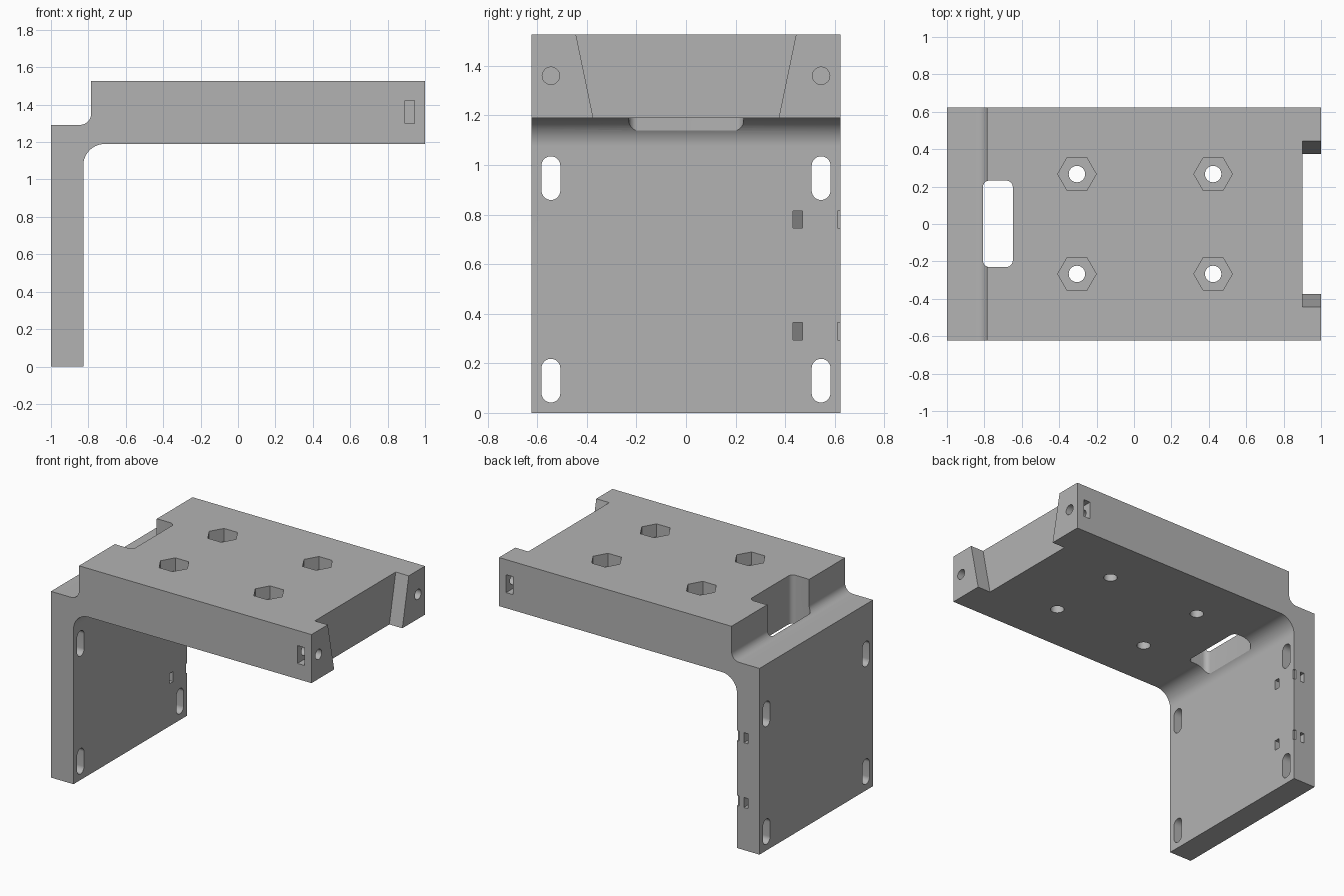
import bpy, bmesh, math
from mathutils import Vector

cube = bpy.data.objects.get("Cube")
if cube:
    bpy.data.objects.remove(cube, do_unlink=True)

grey = bpy.data.materials.new("plain grey")
grey.use_nodes = True
grey.diffuse_color = (0.45, 0.45, 0.45, 1)
grey.node_tree.nodes["Principled BSDF"].inputs["Base Color"].default_value = (0.45, 0.45, 0.45, 1)

HALF = 0.6225          # half the bracket width
INNER = -0.827         # inner face of the leg
TOP, UNDER = 1.527, 1.19


def prism(name, outline, axis, lo, hi):
    """Extrude a 2D outline along an axis from lo to hi."""
    place = {"x": lambda a, b, t: (t, a, b),
             "y": lambda a, b, t: (a, t, b),
             "z": lambda a, b, t: (a, b, t)}[axis]
    bm = bmesh.new()
    face = bm.faces.new([bm.verts.new(place(a, b, lo)) for a, b in outline])
    new = bmesh.ops.extrude_face_region(bm, geom=[face])["geom"]
    shift = Vector(place(0, 0, hi - lo))
    bmesh.ops.translate(bm, vec=shift, verts=[v for v in new if isinstance(v, bmesh.types.BMVert)])
    bmesh.ops.recalc_face_normals(bm, faces=bm.faces)
    mesh = bpy.data.meshes.new(name)
    bm.to_mesh(mesh)
    bm.free()
    mesh.materials.append(grey)
    obj = bpy.data.objects.new(name, mesh)
    bpy.context.collection.objects.link(obj)
    return obj


def arc(cx, cy, r, start, end, steps=10):
    angles = [math.radians(start + (end - start) * i / steps) for i in range(steps + 1)]
    return [(cx + r * math.cos(a), cy + r * math.sin(a)) for a in angles]


def polygon(cx, cy, r, sides):
    return arc(cx, cy, r, 0, 360, sides)[:-1]


def rect(a0, a1, b0, b1):
    return [(a0, b0), (a1, b0), (a1, b1), (a0, b1)]


def round_rect(a0, a1, b0, b1, r):
    return (arc(a1 - r, b1 - r, r, 0, 90) + arc(a0 + r, b1 - r, r, 90, 180)
            + arc(a0 + r, b0 + r, r, 180, 270) + arc(a1 - r, b0 + r, r, 270, 360))


def cut(*args):
    """Subtract a prism from the bracket and discard the cutter."""
    cutter = prism("cutter", *args)
    cutter.hide_render = True
    mod = bracket.modifiers.new("cut", "BOOLEAN")
    mod.operation, mod.solver, mod.object = "DIFFERENCE", "EXACT", cutter
    bpy.ops.object.modifier_apply(modifier=mod.name)
    bpy.data.objects.remove(cutter, do_unlink=True)


# L-shaped body with a large inner fillet and a small fillet at the rear step
fillet, step = 0.115, 0.06
profile = [(-1, 0), (INNER, 0)]
profile += arc(INNER + fillet, UNDER - fillet, fillet, 180, 90, 16)
profile += [(1, UNDER), (1, TOP), (-0.785, TOP)]
profile += arc(-0.785 - step, 1.292 + step, step, 0, -90)
profile += [(-1, 1.292)]
bracket = prism("bracket", profile, "y", -HALF, HALF)
bpy.context.view_layer.objects.active = bracket
bracket.select_set(True)

# Dovetail notch across the free end
slope = 0.07 / (TOP - UNDER)
low, high = 0.374 - slope * 0.1, 0.444 + slope * 0.1
cut([(-low, UNDER - 0.1), (low, UNDER - 0.1), (high, TOP + 0.1), (-high, TOP + 0.1)], "x", 0.9, 1.1)

# Cable opening through the plate next to the leg
cut(round_rect(-0.808, -0.648, -0.23, 0.232, 0.035), "z", 0.95, 1.7)

# Bolt holes with hexagonal nut pockets
for x in (-0.305, 0.423):
    for y in (-0.267, 0.267):
        cut(polygon(x, y, 0.103, 6), "z", TOP - 0.09, TOP + 0.1)
        cut(polygon(x, y, 0.044, 32), "z", 1.1, 1.6)

for side in (-1, 1):
    # End screw holes and the side slots for their nuts
    cut(polygon(side * 0.545, 1.36, 0.035, 32), "x", 0.8, 1.1)
    cut(rect(0.892, 0.945, 1.298, 1.422), "y", side * 0.48, side * 0.7)
    # Mounting slots in the leg
    for z in (0.13, 0.947):
        y = side * 0.545
        cut(round_rect(y - 0.038, y + 0.038, z - 0.088, z + 0.088, 0.0379), "x", -1.1, -0.7)

# Cable tie tunnels turning from the inner face to the left edge
for z in (0.33, 0.78):
    tunnel = [(-0.7, 0.432), (-0.87, 0.432), (-0.912, 0.475), (-0.912, 0.7),
              (-0.88, 0.7), (-0.88, 0.49), (-0.86, 0.47), (-0.7, 0.47)]
    cut(tunnel, "z", z - 0.035, z + 0.035)
    cut(rect(INNER - 0.015, -0.7, 0.611, 0.7), "z", z - 0.035, z + 0.035)

bpy.ops.object.shade_smooth_by_angle(angle=math.radians(30))
